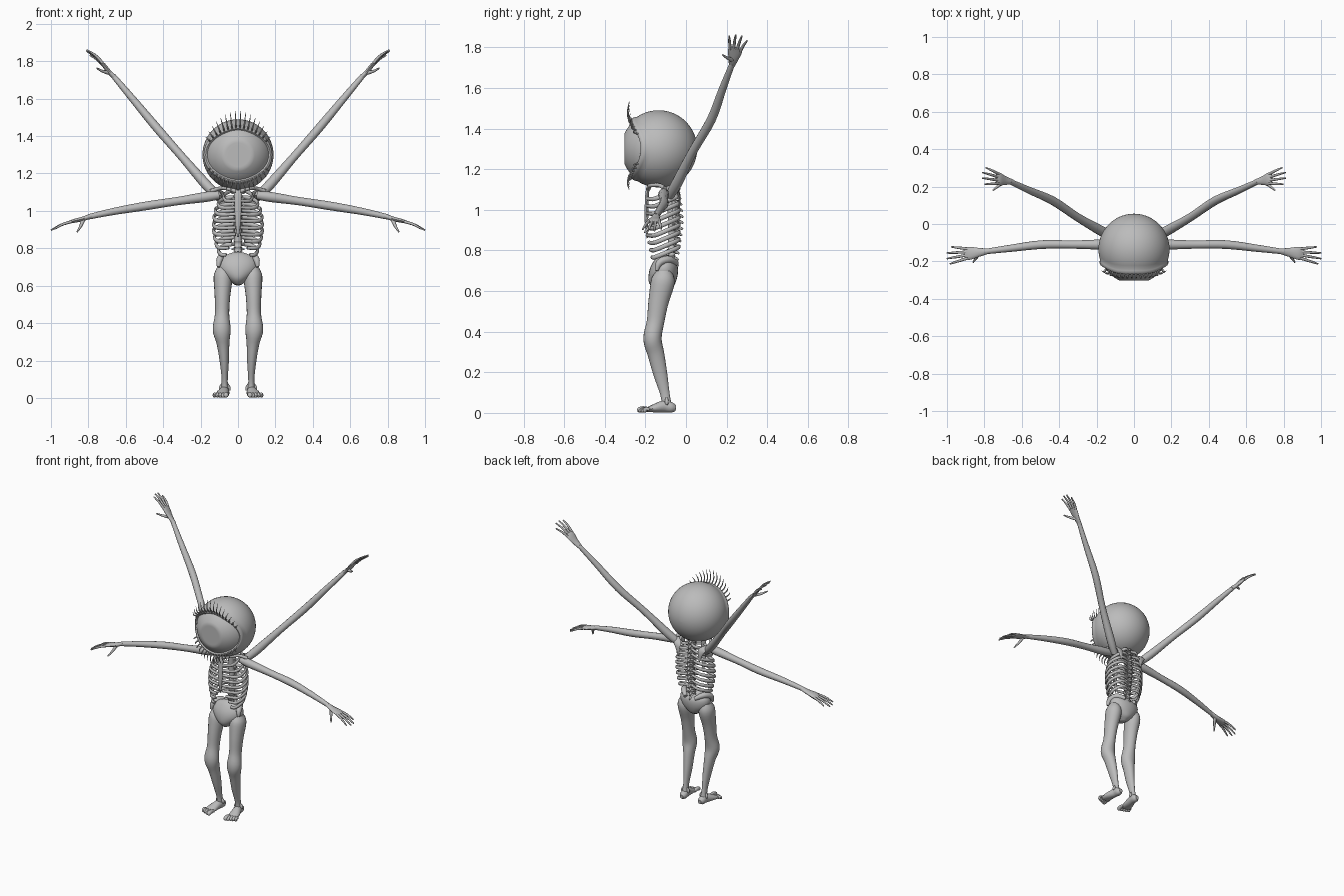
import bpy, bmesh, math
from mathutils import Vector

if "Cube" in bpy.data.objects:
    bpy.data.objects.remove(bpy.data.objects["Cube"], do_unlink=True)

bone = bpy.data.materials.new("bone_grey")
bone.use_nodes = True
bone.diffuse_color = (0.5, 0.5, 0.5, 1)
bone.node_tree.nodes["Principled BSDF"].inputs["Base Color"].default_value = (0.5, 0.5, 0.5, 1)


def finish(name, bm):
    bmesh.ops.recalc_face_normals(bm, faces=bm.faces)
    me = bpy.data.meshes.new(name)
    bm.to_mesh(me)
    bm.free()
    me.materials.append(bone)
    me.shade_smooth()
    me.set_sharp_from_angle(angle=math.radians(50))
    ob = bpy.data.objects.new(name, me)
    bpy.context.collection.objects.link(ob)


def spline(vals, steps):
    """Smooth curve through a list of vectors."""
    v = [vals[0]] + vals + [vals[-1]]
    out = []
    for i in range(1, len(v) - 2):
        a, b, c, d = v[i - 1:i + 3]
        for k in range(steps):
            t = k / steps
            out.append(0.5 * (2 * b + (c - a) * t + (2 * a - 5 * b + 4 * c - d) * t * t
                              + (3 * b - a - 3 * c + d) * t ** 3))
    return out + [vals[-1]]


def bridge(bm, rings):
    n = len(rings[0])
    for r, s in zip(rings, rings[1:]):
        for i in range(n):
            j = (i + 1) % n
            bm.faces.new((r[i], r[j], s[j], s[i]))


def loft(bm, pts, sizes, side=(1, 0, 0), n=12, steps=4, sx=1):
    """Oval tube; a size is a radius or (radius along side, radius across)."""
    pts = spline([Vector(p) for p in pts], steps)
    sizes = spline([Vector(s if isinstance(s, tuple) else (s, s)) for s in sizes], steps)
    rings = []
    for i, (p, s) in enumerate(zip(pts, sizes)):
        t = (pts[min(i + 1, len(pts) - 1)] - pts[max(i - 1, 0)]).normalized()
        u = Vector(side)
        u = (u - t * u.dot(t)).normalized()
        w = t.cross(u)
        ring = []
        for k in range(n):
            a = math.tau * k / n
            q = p + u * max(s.x, 0.001) * math.cos(a) + w * max(s.y, 0.001) * math.sin(a)
            ring.append(bm.verts.new((q.x * sx, q.y, q.z)))
        rings.append(ring)
    bridge(bm, rings)
    bm.faces.new(rings[0])
    bm.faces.new(rings[-1])


# Head shell with an almond opening
HEAD = Vector((0, -0.135, 1.30))


def on_head(a, t, r):
    return HEAD + Vector((math.sin(t) * math.cos(a), -math.cos(t), math.sin(t) * math.sin(a))) * r


def lid(a):
    return math.radians(46 + 17 * abs(math.cos(a)) ** 4)


def shell(profile, n=64):
    bm = bmesh.new()
    rings = [[bm.verts.new(on_head(math.tau * k / n, *profile(math.tau * k / n, i)))
              for k in range(n)] for i in range(24)]
    bridge(bm, rings)
    bm.faces.new(rings[-1])
    return bm, rings


def head_profile(a, i):
    rim = [(0, 0.176), (0, 0.194), (1.5, 0.198), (5, 0.198), (8, 0.194), (10, 0.19)]
    if i < len(rim):
        return lid(a) + math.radians(rim[i][0]), rim[i][1]
    start = lid(a) + math.radians(10)
    return start + (math.radians(179) - start) * (i - 5) / 18, 0.19


finish("head", shell(head_profile)[0])


# Eyeball with a flat front
def eye_profile(a, i):
    t = math.radians(1 + 4 * i)
    return t, min(0.184, 0.167 / max(math.cos(t), 0.01))


bm, rings = shell(eye_profile)
bm.faces.new(rings[0])
finish("eyeball", bm)

# Lashes along both lids
bm = bmesh.new()
for sign, length in ((1, 0.09), (-1, 0.06)):
    for k in range(16):
        a = sign * math.radians(26 + 128 * k / 15)
        root = on_head(a, lid(a) + 0.03, 0.195)
        out = Vector((math.cos(a) * 0.5, 0, math.sin(a)))
        size = length * (0.25 + 0.75 * abs(math.sin(a)))
        fwd = Vector((0, -0.022, 0))
        loft(bm, [root, root + out * size * 0.35 + fwd, root + out * size + fwd * 0.6],
             [0.005, 0.004, 0.001], n=6)
finish("lashes", bm)


# Arms and hands
def hand(bm, wrist, tip, spread, bend, thumb, sx):
    wrist, tip, spread, bend = map(Vector, (wrist, tip, spread, bend))
    d = tip - wrist
    loft(bm, [wrist - d * 0.1, wrist + d * 0.15, wrist + d * 0.4 - bend * 0.4, wrist + d * 0.52 - bend * 0.4],
         [(0.014, 0.013), (0.024, 0.012), (0.035, 0.01), (0.026, 0.006)], side=spread, sx=sx)
    for k, reach in enumerate((0.92, 1.0, 1.0, 0.88)):
        f = (k - 1.5) / 1.5
        base = wrist + d * 0.44 + spread * f * 0.025 - bend * 0.4
        end = wrist + d * reach + spread * f * 0.045
        mid = (base + end) / 2 - bend * 0.35
        loft(bm, [base, mid, end], [0.008, 0.007, 0.004], side=spread, n=8, sx=sx)
    start = wrist + d * 0.12
    end = Vector(thumb)
    loft(bm, [start, (start + end) / 2 + bend * 0.3, end], [0.012, 0.008, 0.004],
         side=spread, n=8, sx=sx)


ARMS = {
    "upper_arms": dict(
        path=[(0.10, -0.08, 1.07), (0.17, -0.04, 1.14), (0.30, 0.035, 1.29), (0.435, 0.125, 1.445),
              (0.56, 0.18, 1.595), (0.665, 0.228, 1.72)],
        hand=((0.665, 0.228, 1.72), (0.81, 0.26, 1.858), (0, 1, -0.2), (0.012, 0, -0.012),
              (0.755, 0.18, 1.763))),
    "lower_arms": dict(
        path=[(0.10, -0.11, 1.085), (0.17, -0.11, 1.075), (0.32, -0.11, 1.053), (0.49, -0.11, 1.027),
              (0.66, -0.13, 0.998), (0.80, -0.148, 0.968)],
        hand=((0.80, -0.148, 0.968), (1.0, -0.17, 0.897), (0, 1, 0), (-0.003, 0, -0.015),
              (0.86, -0.205, 0.888))),
}
for name, arm in ARMS.items():
    bm = bmesh.new()
    for sx in (1, -1):
        loft(bm, arm["path"], [0.022, 0.027, 0.022, 0.023, 0.019, 0.014], side=(0, 1, 0), sx=sx)
        hand(bm, *arm["hand"], sx)
    finish(name, bm)

# Ribs sloping down to the front
bm = bmesh.new()
for i, w in enumerate((0.075, 0.105, 0.12, 0.128, 0.13, 0.13, 0.125, 0.117, 0.105)):
    z = 1.11 - i * 0.036
    front = 0.012 if i < 6 else 0.02 + 0.014 * (i - 5)
    fy = -0.19 if i < 6 else -0.19 + 0.008 * (i - 5)
    for sx in (1, -1):
        loft(bm, [(0.01, -0.05, z), (w * 0.65, -0.035, z - 0.006), (w, -0.09, z - 0.03),
                  (w * 0.85, -0.155, z - 0.056), (front, fy, z - 0.055)],
             [0.008, (0.011, 0.008), (0.011, 0.008), (0.011, 0.008), 0.009],
             side=(0, 0, 1), n=8, sx=sx)
finish("ribs", bm)

# Breastbone
bm = bmesh.new()
loft(bm, [(0, -0.185, 1.11), (0, -0.192, 1.07), (0, -0.195, 0.95), (0, -0.19, 0.86)],
     [(0.024, 0.008), (0.02, 0.009), (0.016, 0.009), (0.004, 0.004)])
finish("breastbone", bm)

# Collar bones and shoulder blades
bm = bmesh.new()
for sx in (1, -1):
    loft(bm, [(0.01, -0.185, 1.105), (0.06, -0.175, 1.12), (0.10, -0.13, 1.12), (0.145, -0.105, 1.105)],
         [0.012, 0.01, 0.01, 0.012], side=(0, 0, 1), n=8, sx=sx)
finish("collar_bones", bm)
bm = bmesh.new()
for sx in (1, -1):
    loft(bm, [(0.12, -0.07, 1.11), (0.095, -0.042, 1.09), (0.085, -0.033, 1.06), (0.08, -0.033, 1.01)],
         [(0.018, 0.009), (0.025, 0.007), (0.018, 0.006), (0.004, 0.004)], sx=sx)
finish("shoulder_blades", bm)

# Spine of stacked vertebrae with rear spurs
bm = bmesh.new()
for i in range(15):
    z = 0.735 + i * 0.03
    y = -0.065 - 0.012 * math.cos(i * 0.42)
    loft(bm, [(0, y, z - 0.013), (0, y, z), (0, y, z + 0.013)], [0.024, 0.019, 0.024], steps=2)
    loft(bm, [(0, y, z), (0, y + 0.025, z - 0.004), (0, y + 0.04, z - 0.012)], [0.01, 0.008, 0.004], n=8)
    loft(bm, [(-0.034, y + 0.018, z), (0, y + 0.012, z), (0.034, y + 0.018, z)], [0.004, 0.008, 0.004],
         side=(0, 0, 1), n=8)
loft(bm, [(0, -0.072, 0.72), (0, -0.07, 0.95), (0, -0.085, 1.16)], [0.018, 0.018, 0.02])
finish("spine", bm)

# Pelvis with flared hip bones
bm = bmesh.new()
loft(bm, [(0, -0.125, 0.605), (0, -0.122, 0.63), (0, -0.115, 0.67), (0, -0.105, 0.71),
          (0, -0.095, 0.745), (0, -0.085, 0.765)],
     [(0.018, 0.03), (0.052, 0.06), (0.095, 0.07), (0.107, 0.068), (0.092, 0.055), (0.04, 0.035)], n=24)
for sx in (1, -1):
    loft(bm, [(0.105, -0.145, 0.70), (0.098, -0.13, 0.74), (0.075, -0.085, 0.755), (0.035, -0.045, 0.735)],
         [0.008, 0.018, 0.019, 0.012], side=(0, 0, 1), sx=sx)
finish("pelvis", bm)

# Legs
bm = bmesh.new()
for sx in (1, -1):
    loft(bm, [(0.082, -0.11, 0.70), (0.08, -0.113, 0.65), (0.083, -0.135, 0.55), (0.085, -0.15, 0.45),
              (0.087, -0.165, 0.365), (0.08, -0.148, 0.29), (0.073, -0.126, 0.19),
              (0.071, -0.103, 0.09), (0.071, -0.095, 0.035)],
         [(0.03, 0.035), (0.05, 0.058), (0.042, 0.05), (0.038, 0.043), (0.048, 0.045), (0.034, 0.041),
          (0.024, 0.034), (0.016, 0.023), (0.023, 0.025)], n=20, sx=sx)
finish("legs", bm)

# Feet with five toes each
bm = bmesh.new()
for sx in (1, -1):
    loft(bm, [(0.07, -0.05, 0.024), (0.07, -0.07, 0.026), (0.073, -0.105, 0.032), (0.083, -0.15, 0.024),
              (0.09, -0.195, 0.015)],
         [(0.012, 0.014), (0.024, 0.025), (0.026, 0.03), (0.033, 0.022), (0.036, 0.01)], sx=sx)
    for side in (-0.024, 0.024):
        loft(bm, [(0.071 + side, -0.095, 0.04), (0.071 + side * 0.9, -0.095, 0.055),
                  (0.071 + side * 0.6, -0.096, 0.075)], [0.006, 0.01, 0.005], n=8, sx=sx)
    for k in range(5):
        x = 0.062 + 0.0155 * k
        y = -0.24 + 0.007 * k
        r = 0.013 if k == 0 else 0.0095
        loft(bm, [(x, -0.18, 0.016), (x + 0.001, (y - 0.18) / 2, 0.02), (x + 0.002, y + 0.008, r + 0.001),
                  (x + 0.002, y, r)], [r * 0.8, r, r, r * 0.4], n=8, sx=sx)
finish("feet", bm)
